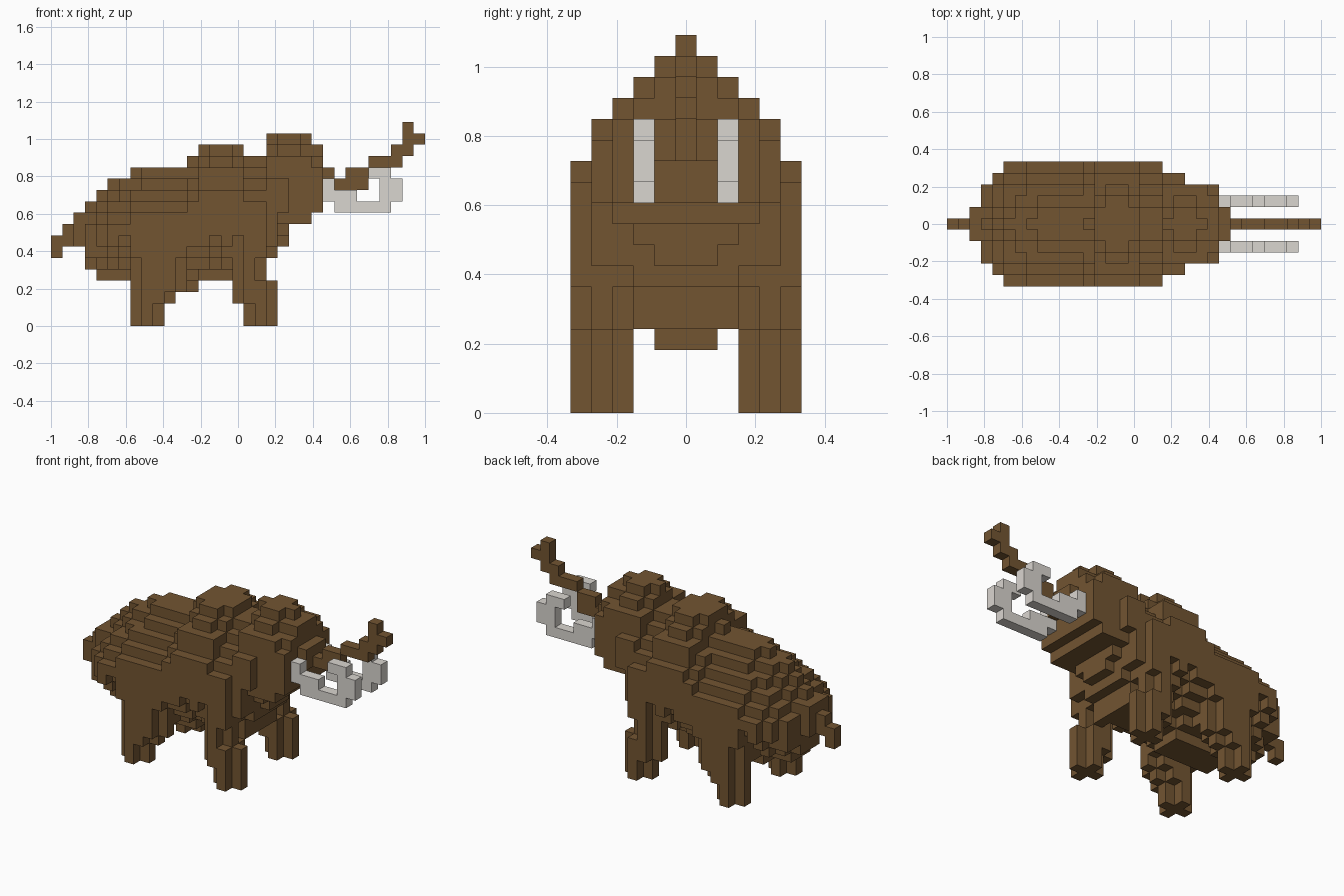
import bpy

cube = bpy.data.objects.get("Cube")
if cube:
    bpy.data.objects.remove(cube, do_unlink=True)

V = 2 / 33  # edge of one block


def make_material(name, rgb):
    mat = bpy.data.materials.new(name)
    mat.use_nodes = True
    colour = (*rgb, 1)
    mat.diffuse_color = colour
    bsdf = mat.node_tree.nodes["Principled BSDF"]
    bsdf.inputs["Base Color"].default_value = colour
    bsdf.inputs["Roughness"].default_value = 0.9
    return mat


fur = make_material("brown_fur", (0.17, 0.09, 0.031))
ivory = make_material("pale_ivory", (0.70, 0.67, 0.63))

STEPS = [(1, 0, 0), (-1, 0, 0), (0, 1, 0), (0, -1, 0), (0, 0, 1), (0, 0, -1)]


def build(name, cells, mat, neighbours=()):
    """Mesh the outer faces of a set of blocks, skipping faces against neighbours."""
    cells = set(cells)
    solid = cells | set(neighbours)
    verts, faces = {}, []
    for cell in sorted(cells):
        for step in STEPS:
            if tuple(c + s for c, s in zip(cell, step)) in solid:
                continue
            axis = next(a for a in range(3) if step[a])
            b, c = (axis + 1) % 3, (axis + 2) % 3
            ring = [(0, 0), (1, 0), (1, 1), (0, 1)]
            if step[axis] < 0:
                ring.reverse()
            face = []
            for p, q in ring:
                corner = list(cell)
                corner[axis] += step[axis] > 0
                corner[b] += p
                corner[c] += q
                face.append(verts.setdefault(tuple(corner), len(verts)))
            faces.append(face)
    points = [(-1 + i * V, (j - 0.5) * V, k * V) for i, j, k in verts]
    mesh = bpy.data.meshes.new(name)
    mesh.from_pydata(points, [], faces)
    mesh.materials.append(mat)
    obj = bpy.data.objects.new(name, mesh)
    bpy.context.collection.objects.link(obj)


# Half widths counted inward from the back line and from the underside
BACK, SHOULDER, HEAD = [1, 2, 3, 4, 5], [2, 3, 4, 4, 5], [1, 2, 3, 3, 4]
BELLY, CHEST, NECK, JAW = [1, 2, 3, 4, 5], [2, 2, 5], [2, 3, 4], [3]

# Body and head, rump to face: (slices, bottom, top, half width, over, under)
SECTIONS = [
    (1, 7, 10, 1, BACK, BELLY), (1, 5, 11, 3, BACK, BELLY),
    (1, 4, 12, 4, BACK, BELLY), (2, 4, 13, 5, BACK, BELLY),
    (5, 3, 14, 5, BACK, BELLY), (1, 3, 15, 5, BACK, BELLY),
    (4, 4, 16, 5, SHOULDER, BELLY), (1, 4, 15, 5, BACK, BELLY),
    (1, 4, 15, 5, BACK, CHEST), (1, 6, 17, 4, HEAD, NECK),
    (1, 7, 17, 4, HEAD, BELLY), (2, 9, 17, 3, HEAD, JAW),
    (1, 10, 16, 3, HEAD, JAW)]

slices = [s[1:] for s in SECTIONS for _ in range(s[0])]
body = set()
for n, (bottom, top, half, over, under) in enumerate(slices):
    i = n + 2
    # The ends of each hump are rounded off
    hump_end = any(s[1] < top for s in slices[max(n - 1, 0):n + 2])
    for k in range(bottom, top):
        depth, rise = top - 1 - k, k - bottom
        # Shaggy lower edge alternates between slices
        rise += rise > 0 and i % 2
        above = over[min(depth, len(over) - 1)] - (hump_end and depth < 2)
        w = min(half, above, under[min(rise, len(under) - 1)])
        body |= {(i, j, k) for j in range(-w, w + 1)}
# Snout that carries the trunk and tusks
body |= {(24, j, k) for j in (-1, 0, 1) for k in (12, 13)}
build("body", body, fur)


def column(ci, cj, low, high):
    """Column of blocks with a plus-shaped section."""
    return {(ci + a, cj + b, k) for k in range(low, high)
            for a in (-1, 0, 1) for b in (-1, 0, 1) if not (a and b)}


# Legs, each made of staggered columns widening into the thigh
LEGS = {"hind_leg": [(8, 0, 9), (9, 2, 10), (10, 3, 9)],
        "fore_leg": [(18, 0, 4), (17, 2, 11)]}
for name, columns in LEGS.items():
    for side, cj in (("near", -4), ("far", 4)):
        leg = set()
        for ci, low, high in columns:
            leg |= column(ci, cj, low, high)
        build(f"{name}_{side}", leg - body, fur, body)


def strip(runs, j):
    """Blocks in one lengthwise plane from (slice, bottom, top) runs."""
    return {(a, j, k) for a, low, high in runs for k in range(low, high)}


# Tail
build("tail", strip([(0, 6, 8), (1, 7, 9)], 0), fur, body)

# Raised trunk
trunk = strip([(25, 12, 13), (26, 12, 14), (27, 12, 14), (28, 14, 15),
               (29, 14, 15), (30, 14, 16), (31, 15, 18), (32, 16, 17)], 0)
build("trunk", trunk, fur, body)

# Curled tusks
for side, j in (("near", -2), ("far", 2)):
    tusk = strip([(24, 11, 13), (25, 10, 12), (26, 10, 12), (27, 10, 11),
                  (28, 10, 11), (28, 13, 14), (29, 10, 14), (30, 11, 13)], j)
    build(f"tusk_{side}", tusk, ivory, body)
